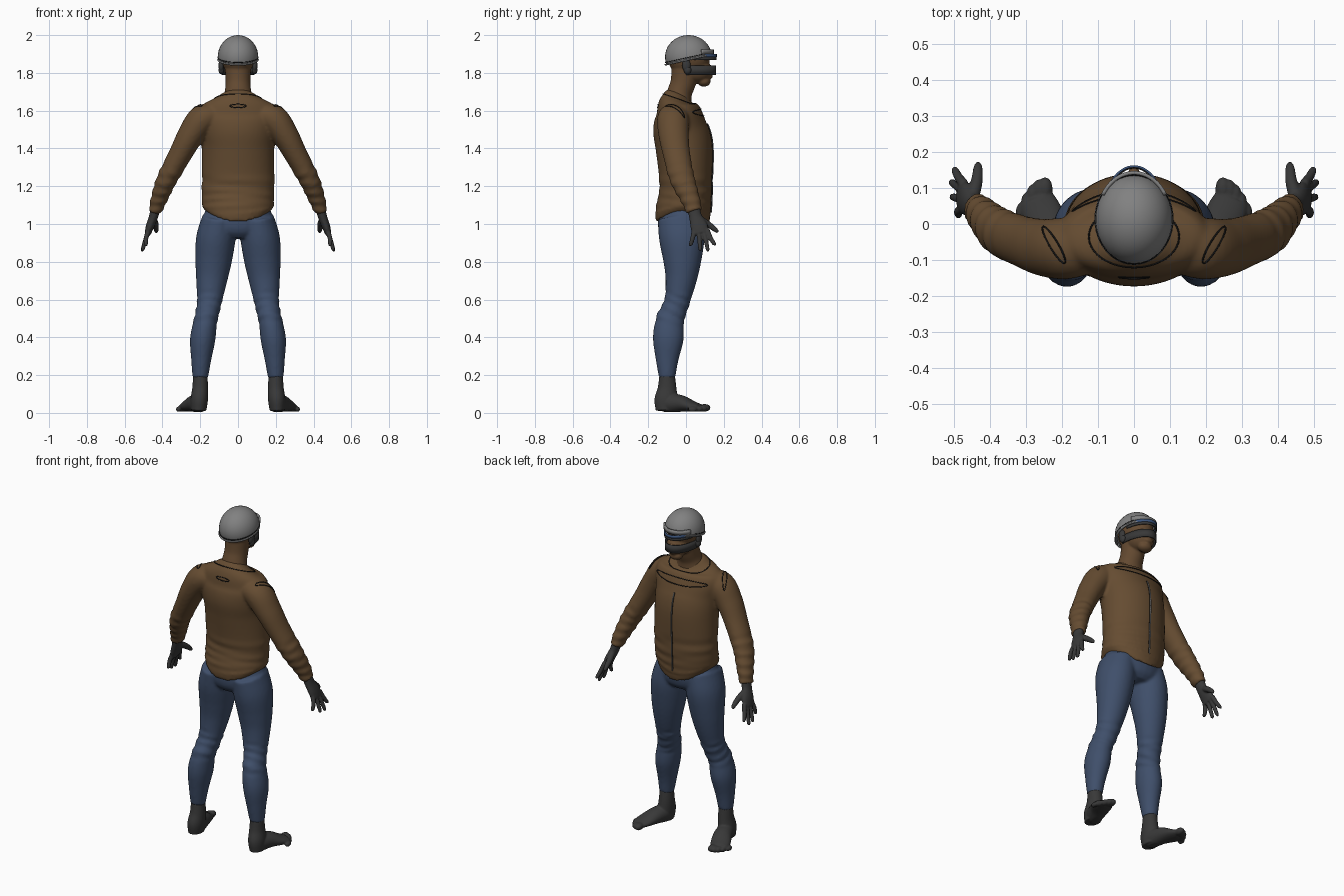
import bpy, bmesh
from math import sin, cos, pi, radians
from mathutils import Vector, Matrix

cube = bpy.data.objects.get("Cube")
if cube:
    bpy.data.objects.remove(cube, do_unlink=True)


def material(name, r, g, b):
    m = bpy.data.materials.new(name)
    m.use_nodes = True
    m.diffuse_color = (r, g, b, 1)
    node = m.node_tree.nodes["Principled BSDF"]
    node.inputs["Base Color"].default_value = (r, g, b, 1)
    node.inputs["Roughness"].default_value = 0.8
    return m


BROWN = material("brown cloth", .13, .072, .031)
SKIN = material("brown skin", .125, .067, .03)
BLUE = material("denim blue", .05, .078, .145)
DARK = material("charcoal", .04, .04, .04)
BLACK = material("seam black", .008, .008, .008)
GREY = material("helmet grey", .22, .22, .22)
LENS = material("lens blue", .045, .09, .2)


def spline(rings, steps=6):
    """Catmull-Rom interpolation through (x, y, z, rx, ry) rings."""
    p = [Vector(r) for r in rings]
    p = [2 * p[0] - p[1]] + p + [2 * p[-1] - p[-2]]
    out = []
    for a, b, c, d in zip(p, p[1:], p[2:], p[3:]):
        for i in range(steps):
            t = i / steps
            out.append(.5 * (2 * b + (c - a) * t + (2 * a - 5 * b + 4 * c - d) * t * t
                             + (3 * b - a - 3 * c + d) * t ** 3))
    return out + [p[-2]]


def loft(bm, rings, side=1, ref=(0, 1, 0), folds=None, sides=28):
    """Closed tube along a path, with optional cloth folds between two heights."""
    pts = spline(rings)
    mid = [Vector(p[:3]) for p in pts]
    prev = first = None
    for i, p in enumerate(pts):
        t = (mid[min(i + 1, len(mid) - 1)] - mid[max(i - 1, 0)]).normalized()
        u = t.cross(Vector(ref)).normalized()
        v = u.cross(t)
        ring = []
        for k in range(sides):
            a = 2 * pi * k / sides
            extra = 0
            if folds and folds[0] < p[2] < folds[1]:
                extra = folds[2] * sin(p[2] * 130 + 2 * sin(a + 1))
            co = mid[i] + u * cos(a) * (p[3] + extra) + v * sin(a) * (p[4] + extra)
            ring.append(bm.verts.new((co.x * side, co.y, co.z)))
        if prev:
            for k in range(sides):
                n = (k + 1) % sides
                bm.faces.new((prev[k], prev[n], ring[n], ring[k]))
        first = first or ring
        prev = ring
    bm.faces.new(first)
    bm.faces.new(prev)


def ball(bm, center, radii):
    m = Matrix.Translation(center) @ Matrix.Diagonal((*radii, 1))
    bmesh.ops.create_uvsphere(bm, u_segments=32, v_segments=20, radius=1, matrix=m)


def finish(bm, name, mat, voxel=0, smooth=3):
    bmesh.ops.recalc_face_normals(bm, faces=bm.faces)
    for f in bm.faces:
        f.smooth = True
    me = bpy.data.meshes.new(name)
    bm.to_mesh(me)
    bm.free()
    me.materials.append(mat)
    ob = bpy.data.objects.new(name, me)
    bpy.context.collection.objects.link(ob)
    if voxel:
        r = ob.modifiers.new("blend", 'REMESH')
        r.mode, r.voxel_size, r.use_smooth_shade = 'VOXEL', voxel, True
        s = ob.modifiers.new("soften", 'SMOOTH')
        s.factor, s.iterations = .5, smooth
    return ob


def tube(name, pts, radius, mat, cyclic=False):
    cu = bpy.data.curves.new(name, 'CURVE')
    cu.dimensions, cu.bevel_depth, cu.bevel_resolution = '3D', radius, 1
    s = cu.splines.new('POLY')
    s.points.add(len(pts) - 1)
    for q, p in zip(s.points, pts):
        q.co = (*p, 1)
    s.use_cyclic_u = cyclic
    cu.materials.append(mat)
    ob = bpy.data.objects.new(name, cu)
    bpy.context.collection.objects.link(ob)


# Sweater: torso and both sleeves blended together
bm = bmesh.new()
loft(bm, [(0, -.02, 1.0, .175, .14), (0, -.016, 1.06, .188, .146), (0, -.002, 1.2, .192, .138),
          (0, -.01, 1.4, .192, .15), (0, -.03, 1.5, .2, .145), (0, -.04, 1.58, .215, .125),
          (0, -.05, 1.63, .19, .1), (0, -.045, 1.665, .12, .08), (0, -.035, 1.69, .075, .062)],
     folds=(1.04, 1.24, .004), sides=48)
for v in bm.verts:
    if v.co.z < 1.1:
        v.co.z += .075 * (v.co.x / .18) ** 2 * (1.1 - v.co.z) / .1
for s in (1, -1):
    loft(bm, [(.1, -.06, 1.575, .055, .07), (.185, -.068, 1.555, .078, .085), (.25, -.065, 1.47, .07, .08),
              (.305, -.05, 1.37, .061, .072), (.375, -.02, 1.24, .054, .066),
              (.415, .02, 1.14, .045, .052), (.44, .045, 1.065, .034, .042)],
         s, folds=(1.06, 1.3, .004))
sweater = finish(bm, "sweater", BROWN, .009, 4)

# Trousers: hips and both legs blended together
bm = bmesh.new()
loft(bm, [(0, -.015, 1.1, .165, .115), (0, -.02, 1.02, .185, .13), (0, -.02, .96, .17, .12),
          (0, -.02, .925, .11, .09)])
for s in (1, -1):
    loft(bm, [(.1, -.03, 1.03, .09, .12), (.118, -.022, .92, .104, .12), (.13, -.02, .8, .096, .1),
              (.14, -.027, .7, .082, .082), (.153, -.05, .58, .065, .067), (.171, -.085, .49, .062, .075),
              (.187, -.094, .39, .067, .081), (.195, -.1, .28, .053, .06), (.2, -.1, .185, .041, .043)],
         s, folds=(.46, .62, .004))
finish(bm, "trousers", BLUE, .009, 4)

# Gloves and toed shoes, one pair each
tips = [(.487, .025, .89), (.503, .075, .868), (.505, .115, .865), (.497, .15, .893)]
for s, side in ((1, "left"), (-1, "right")):
    bm = bmesh.new()
    loft(bm, [(.435, .04, 1.09, .027, .034), (.447, .05, 1.04, .024, .034), (.465, .068, .99, .022, .045),
              (.478, .078, .95, .017, .044)], s)
    for i, (x, y, z) in enumerate(tips):
        ky = .045 + .022 * i
        loft(bm, [(.472, ky, .97, .014, .014), (.487, (ky + y) / 2, .925, .0125, .0125),
                  (x, y, z, .01, .01), (x, y, z - .006, .004, .004)], s, sides=12)
    loft(bm, [(.452, .065, 1.03, .02, .02), (.437, .115, 1.0, .017, .017), (.433, .155, .97, .013, .013),
              (.433, .168, .955, .007, .007)], s, sides=12)
    finish(bm, side + "_glove", DARK, .0045)

    bm = bmesh.new()
    loft(bm, [(.2, -.1, .2, .038, .041), (.2, -.1, .13, .042, .05), (.205, -.105, .07, .046, .062),
              (.208, -.105, .012, .04, .055)], s)
    loft(bm, [(.2, -.15, .045, .025, .028), (.207, -.1, .05, .045, .05), (.228, -.03, .05, .052, .045),
              (.255, .03, .036, .056, .029), (.27, .07, .028, .048, .02)], s, ref=(0, 0, 1))
    for i in range(5):
        ball(bm, ((.247 + .017 * i) * s, .098 - .004 * i * i, .027 - .002 * i),
             (.021 - .002 * i, .032 - .002 * i, .02 - .0015 * i))
    for v in bm.verts:
        v.co.z = max(v.co.z, .004)
    finish(bm, side + "_shoe", DARK, .005, 2)

# Head: skull, jaw, chin, nose, lips and neck
bm = bmesh.new()
ball(bm, (0, .015, 1.88), (.088, .112, .1))
ball(bm, (0, .055, 1.81), (.07, .085, .065))
ball(bm, (0, .095, 1.755), (.042, .035, .028))
ball(bm, (0, .142, 1.822), (.016, .018, .02))
ball(bm, (0, .128, 1.783), (.026, .015, .014))
loft(bm, [(0, -.045, 1.62, .1, .075), (0, -.035, 1.69, .073, .066), (0, -.015, 1.75, .066, .067),
          (0, .0, 1.84, .07, .075)])
finish(bm, "head", SKIN, .006)

# Ear covers
for s, side in ((1, "left"), (-1, "right")):
    bm = bmesh.new()
    ball(bm, (.089 * s, .002, 1.84), (.014, .022, .035))
    ball(bm, (.088 * s, .008, 1.815), (.015, .02, .022))
    finish(bm, side + "_ear_cover", DARK)

# Helmet shell cut by a tilted rim, with a front brim
bm = bmesh.new()
ball(bm, (0, .013, 1.885), (.107, .124, .115))
cut = bmesh.ops.bisect_plane(bm, geom=bm.verts[:] + bm.edges[:] + bm.faces[:],
                             plane_co=(0, .013, 1.868), plane_no=(0, .22, -1), clear_outer=True)
helmet = finish(bm, "helmet", GREY)
sol = helmet.modifiers.new("shell", 'SOLIDIFY')
sol.thickness = .008


def rim(a, dx=0.0):
    y = .013 + (.122 + dx) * sin(a)
    return (.105 + dx) * cos(a), y, 1.87 + .22 * (y - .013)


tube("helmet_rim", [rim(2 * pi * i / 48) for i in range(48)], .005, GREY, True)
tube("helmet_seam", [(x, y, z + .012) for x, y, z in (rim(2 * pi * i / 48, .001) for i in range(48))],
     .0022, BLACK, True)


def band(name, mat, center, rx, ry, z0, z1, start, thick=.006):
    """Curved strip wrapped around the front of the face."""
    bm = bmesh.new()
    prev = None
    for i in range(25):
        a = radians(start + (180 - 2 * start) * i / 24)
        x, y = rx * cos(a), center + ry * sin(a)
        cur = [bm.verts.new((x, y, z)) for z in (z0, z1)]
        if prev:
            bm.faces.new((prev[0], cur[0], cur[1], prev[1]))
        prev = cur
    ob = finish(bm, name, mat)
    m = ob.modifiers.new("thickness", 'SOLIDIFY')
    m.thickness, m.offset = thick, 0


band("face_mask", DARK, .01, .084, .147, 1.79, 1.838, -4)
band("visor", LENS, .03, .084, .13, 1.883, 1.9, 20)
band("visor_frame", DARK, .03, .085, .128, 1.868, 1.883, 5)
band("helmet_brim", GREY, .02, .1, .122, 1.9, 1.925, 30, .01)

# Seams and slits laid onto the sweater surface
bpy.context.view_layer.update()
surface = sweater.evaluated_get(bpy.context.evaluated_depsgraph_get())


def project(pts, direction):
    d = Vector(direction)
    out = []
    for p in pts:
        hit, loc, normal, _ = surface.ray_cast(Vector(p) - d, d)
        if hit:
            out.append(loc + normal * .001)
    return out


def slit(name, center, u, v, direction, radius=.0025):
    c, u, v = Vector(center), Vector(u), Vector(v)
    pts = [c + u * cos(2 * pi * i / 40) + v * sin(2 * pi * i / 40) for i in range(40)]
    pts = project(pts, direction)
    if len(pts) > 2:
        tube(name, pts, radius, BLACK, True)


DOWN = (0, 0, -1)
slit("collar_seam", (0, -.035, 1.7), (.125, 0, 0), (0, .085, 0), DOWN)
for s, side in ((1, "left"), (-1, "right")):
    slit(side + "_shoulder_slit", (.222 * s, -.058, 1.65), (.03 * s, .05, 0), (.01 * s, -.006, 0), DOWN)
slit("back_slit", (0, -.15, 1.625), (.042, 0, 0), (0, 0, .009), (0, 1, 0))
slit("chest_slit", (0, .1, 1.59), (.17, 0, 0), (0, 0, .018), (0, -1, 0))

# Front zip
zip_line = project([(0, .1, 1.06 + .47 * i / 30) for i in range(31)], (0, -1, 0))
if len(zip_line) > 1:
    tube("zip_edge", zip_line, .005, BLACK)
    tube("zip", [p + Vector((0, .003, 0)) for p in zip_line], .0035, GREY)
